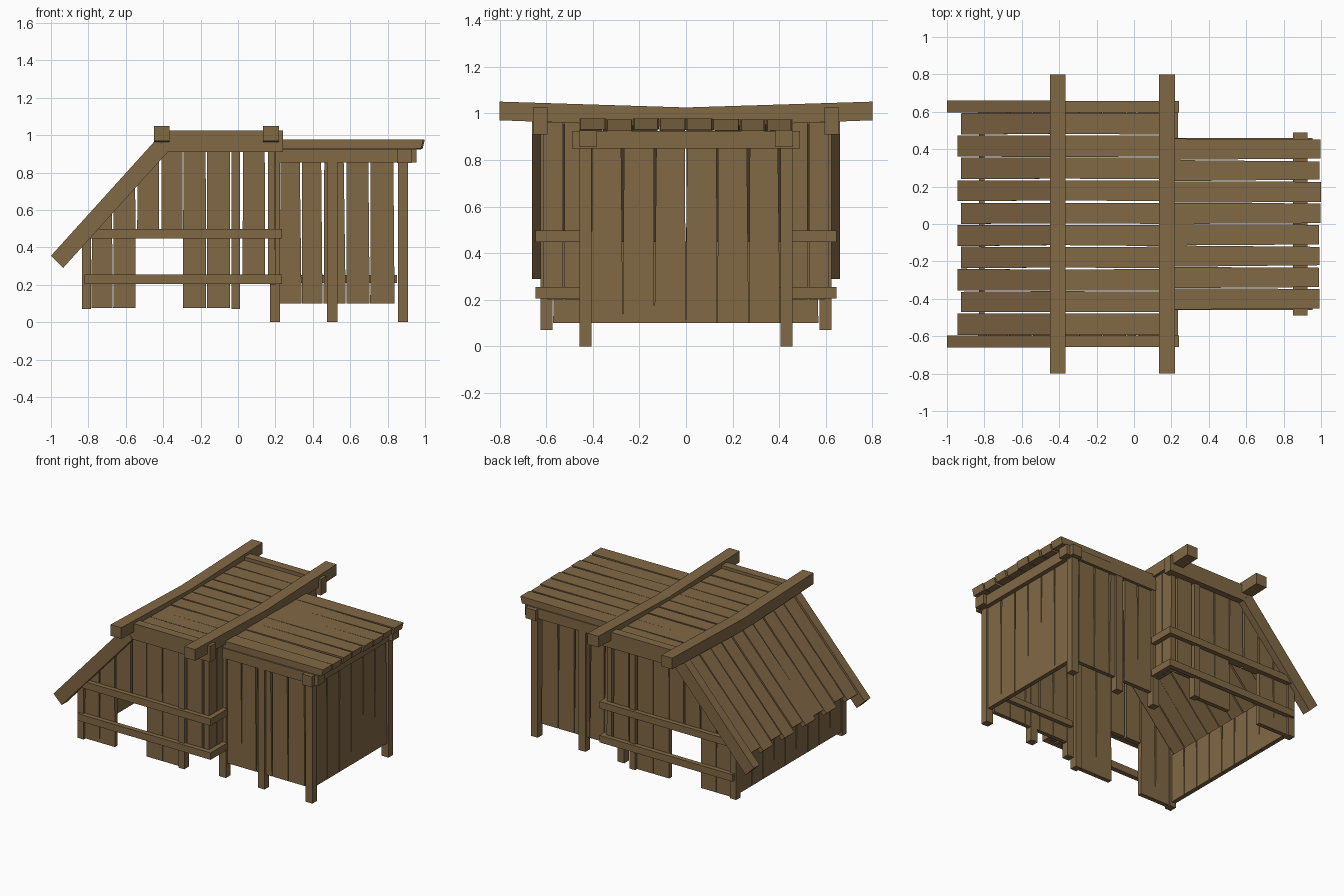
import bpy, bmesh, random
from mathutils import Vector

if "Cube" in bpy.data.objects:
    bpy.data.objects.remove(bpy.data.objects["Cube"])

random.seed(4)
wood = bpy.data.materials.new("wood")
wood.diffuse_color = (0.22, 0.14, 0.06, 1)
wood.use_nodes = True
wood.node_tree.nodes["Principled BSDF"].inputs["Base Color"].default_value = wood.diffuse_color


def prism(name, pts, vec, mirror=False):
    """Extrude a flat outline along vec, optionally mirrored across y = 0."""
    bm = bmesh.new()
    vec = Vector(vec)
    a = [bm.verts.new(p) for p in pts]
    b = [bm.verts.new(Vector(p) + vec) for p in pts]
    bm.faces.new(a)
    bm.faces.new(b[::-1])
    n = len(pts)
    for i in range(n):
        bm.faces.new((a[i], b[i], b[(i + 1) % n], a[(i + 1) % n]))
    bmesh.ops.recalc_face_normals(bm, faces=bm.faces)
    me = bpy.data.meshes.new(name)
    bm.to_mesh(me)
    bm.free()
    me.materials.append(wood)
    ob = bpy.data.objects.new(name, me)
    bpy.context.collection.objects.link(ob)
    if mirror:
        m = ob.modifiers.new("mirror", 'MIRROR')
        m.use_axis = (False, True, False)
        m.use_mirror_merge = False
    return ob


def box(name, x, y, z, mirror=False):
    pts = [(x[0], y[0], z[0]), (x[1], y[0], z[0]), (x[1], y[0], z[1]), (x[0], y[0], z[1])]
    return prism(name, pts, (0, y[1] - y[0], 0), mirror)


def jit(s=0.005):
    return random.uniform(0, s)


def roof_top(x):
    return 0.355 + 1.107 * (x + 1)


def wall_top(x):
    return min(0.955, roof_top(x) - 0.09)


# Ridge beams, sagging in the middle
for x in (-0.45, 0.135):
    prism("ridge_beam", [(x, -0.8, 0.97), (x, 0, 0.94), (x, 0.8, 0.97),
                         (x, 0.8, 1.05), (x, 0, 1.025), (x, -0.8, 1.05)], (0.085, 0, 0))

# Side beams and sloping rafters
box("side_beam", (-0.41, 0.24), (0.595, 0.657), (0.91, 1.025), True)
prism("rafter", [(-1, 0.595, 0.355), (-0.935, 0.595, 0.29), (-0.375, 0.595, 0.91),
                 (-0.43, 0.595, 0.985)], (0, 0.065, 0), True)

# Hut roof boards, flat and sloping
for i in range(10):
    y0 = -0.595 + i * 0.119
    y1 = y0 + 0.119
    g = [jit(0.007) for _ in range(4)]
    z = 1.005 - jit(0.006)
    prism("flat_roof_board", [(-0.43, y0 + g[0], z), (0.2, y0 + g[1], z),
                              (0.2, y1 - g[2], z), (-0.43, y1 - g[3], z)], (0, 0, -0.035))
    xe = (-0.945, -0.925)[i % 2]
    d = 0.018 + jit(0.01)
    ze, zt = roof_top(xe) - d, roof_top(-0.42) - d
    prism("sloping_roof_board", [(xe, y0 + g[1], ze), (-0.42, y0 + g[0], zt),
                                 (-0.42, y1 - g[3], zt), (xe, y1 - g[2], ze)],
          (0.026, 0, -0.0235))

# Hut side wall planks, cut to the roof slope, window left open
for x0, x1, zb in [(-0.783, -0.67, 0.075), (-0.667, -0.547, 0.075), (-0.54, -0.422, 0.45),
                   (-0.408, -0.297, 0.45), (-0.295, -0.17, 0.075), (-0.167, -0.042, 0.075),
                   (0.025, 0.145, 0.21), (0.16, 0.2, 0.21)]:
    a, b = x0 + jit(), x1 - jit()
    prism("side_wall_plank", [(x0, 0.58, zb), (x1, 0.58, zb), (b, 0.58, wall_top(b)),
                              (a, 0.58, wall_top(a))], (0, 0.032, 0), True)

# Hut posts
for x0, x1 in [(-0.835, -0.785), (-0.035, 0.012)]:
    prism("hut_post", [(x0, 0.573, 0.07), (x1, 0.573, 0.07), (x1, 0.573, wall_top(x1)),
                       (x0, 0.573, wall_top(x0))], (0, 0.052, 0), True)

# Rails along the hut, wrapping the corner to the wing
for z in (0.205, 0.448):
    box("side_rail", (-0.82, 0.235), (0.61, 0.645), (z, z + 0.05), True)
    box("return_rail", (0.2, 0.235), (0.455, 0.61), (z, z + 0.05), True)

# Low end wall under the eave
for i in range(9):
    y0 = -0.57 + i * 0.1267
    prism("low_wall_plank", [(-0.83, y0, 0.1), (-0.83, y0 + 0.124, 0.1),
                             (-0.83, y0 + 0.124 - jit(), 0.45), (-0.83, y0 + jit(), 0.45)],
          (0.032, 0, 0))

# Hut wall either side of the wing
for y0, y1 in [(0.455, 0.522), (0.527, 0.595)]:
    prism("corner_wall_plank", [(0.17, y0, 0.2), (0.17, y1, 0.2), (0.17, y1 - jit(), 0.96),
                                (0.17, y0 + jit(), 0.96)], (0.03, 0, 0), True)

# Wing posts
for x in (0.17, 0.477, 0.855):
    box("wing_post", (x, x + 0.054), (0.405, 0.457), (0, 0.9), True)

# Wing top beams and inner rail
box("wing_side_beam", (0.2, 0.955), (0.382, 0.46), (0.855, 0.927), True)
box("wing_cross_beam", (0.85, 0.928), (-0.49, 0.49), (0.85, 0.925))
box("wing_inner_rail", (0.2, 0.85), (0.38, 0.41), (0.21, 0.252), True)

# Wing side planks
for x0, x1 in [(0.224, 0.34), (0.341, 0.452), (0.458, 0.576), (0.58, 0.704), (0.707, 0.837)]:
    prism("wing_side_plank", [(x0, 0.41, 0.1), (x1, 0.41, 0.1), (x1 - 0.006 - jit(), 0.41, 0.87),
                              (x0 + jit(0.008), 0.41, 0.87)], (0, 0.03, 0), True)

# Wing end wall planks
for i in range(6):
    w = 0.81 / 6
    y0 = -0.405 + i * w
    prism("wing_end_plank", [(0.865, y0, 0.1), (0.865, y0 + w - 0.001, 0.1),
                             (0.865, y0 + w - 0.003 - jit(0.008), 0.87),
                             (0.865, y0 + jit(0.008), 0.87)], (0.032, 0, 0))

# Wing roof boards, narrowing toward the free end
for i in range(8):
    y0 = -0.457 + i * 0.1143
    y1 = y0 + 0.1143
    g = 0.003 + jit(0.006)
    xe = 0.985 + jit(0.015)
    z = 0.978 - jit(0.006)
    prism("wing_roof_board", [(0.2, y0, z), (xe, y0 + g, z), (xe, y1 - g, z),
                              (0.2, y1 - 0.001, z)], (-0.012, 0, -0.048))
